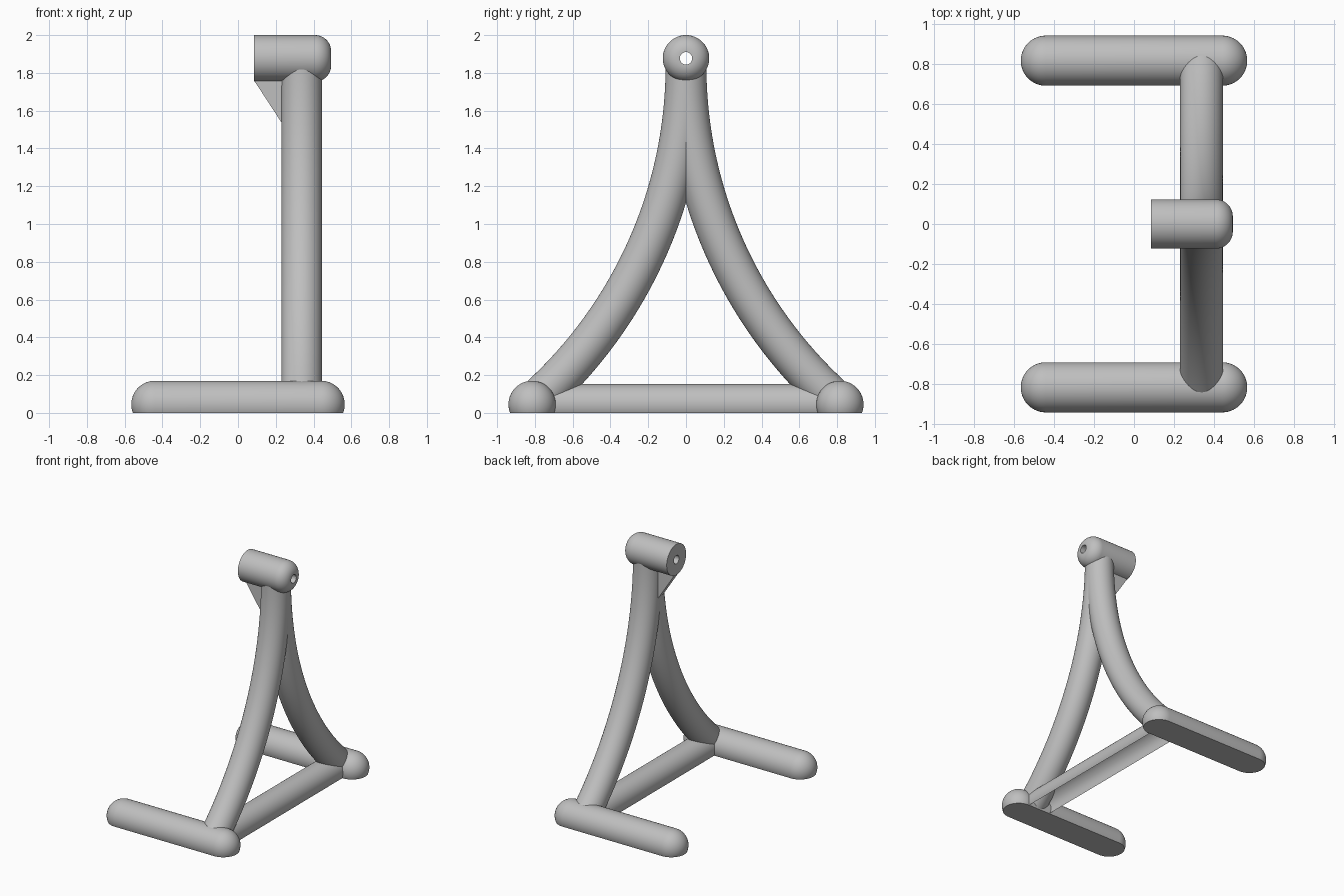
import bpy, bmesh
from math import pi, sin, cos, radians

if "Cube" in bpy.data.objects:
    bpy.data.objects.remove(bpy.data.objects["Cube"])

# One plain grey finish
grey = bpy.data.materials.new("grey")
grey.use_nodes = True
grey.diffuse_color = (0.52, 0.52, 0.52, 1)
grey.node_tree.nodes["Principled BSDF"].inputs["Base Color"].default_value = grey.diffuse_color

POST_X = 0.337           # plane of the legs and crossbar
FOOT_Y, FLOOR_AXIS = 0.815, 0.045
FOOT_R, BAR_R = 0.125, 0.108
HEAD_Z, HEAD_R, HOLE_R = 1.877, 0.123, 0.033
LEG_TOP, BEND_R = 1.838, 2.38


def finish(bm, name, cut_floor=False):
    """Cut flat at the floor if asked, close openings and make the object."""
    bmesh.ops.remove_doubles(bm, verts=bm.verts, dist=0.0001)
    if cut_floor:
        bmesh.ops.bisect_plane(bm, geom=bm.verts[:] + bm.edges[:] + bm.faces[:],
                               plane_co=(0, 0, 0), plane_no=(0, 0, -1), clear_outer=True)
    rim = [e for e in bm.edges if e.is_boundary]
    if rim:
        bmesh.ops.holes_fill(bm, edges=rim, sides=0)
    bmesh.ops.recalc_face_normals(bm, faces=bm.faces)
    mesh = bpy.data.meshes.new(name)
    bm.to_mesh(mesh)
    bm.free()
    mesh.materials.append(grey)
    obj = bpy.data.objects.new(name, mesh)
    bpy.context.collection.objects.link(obj)
    bpy.ops.object.select_all(action='DESELECT')
    obj.select_set(True)
    bpy.context.view_layer.objects.active = obj
    bpy.ops.object.shade_smooth_by_angle(angle=radians(35))
    return obj


def lathe(name, profile, centre, axis, closed=False, cut_floor=False):
    """Turn a profile of (distance along axis, radius) around the x or y axis."""
    bm = bmesh.new()
    cx, cy, cz = centre
    if axis == 'X':
        verts = [bm.verts.new((cx + d, cy, cz + r)) for d, r in profile]
    else:
        verts = [bm.verts.new((cx, cy + d, cz + r)) for d, r in profile]
    edges = [bm.edges.new(pair) for pair in zip(verts, verts[1:])]
    if closed:
        edges.append(bm.edges.new((verts[-1], verts[0])))
    bmesh.ops.spin(bm, geom=verts + edges, cent=centre, angle=2 * pi, steps=64,
                   axis=(1, 0, 0) if axis == 'X' else (0, 1, 0))
    return finish(bm, name, cut_floor)


def corner(x, r, radius, steps=14):
    """Quarter round from the outer surface towards the end face."""
    return [(x + radius * sin(i * pi / 2 / steps), r + radius * cos(i * pi / 2 / steps))
            for i in range(steps + 1)]


# Feet with domed ends and flat soles, and the curved legs above them
dome = corner(0.44, 0, FOOT_R)
foot_profile = [(-x, r) for x, r in reversed(dome)] + dome
for side, label in ((-1, "front"), (1, "back")):
    lathe(label + "_foot", foot_profile, (0, side * FOOT_Y, FLOOR_AXIS), 'X', cut_floor=True)

    bm = bmesh.new()
    bmesh.ops.create_circle(bm, segments=48, radius=BAR_R)
    bmesh.ops.translate(bm, verts=bm.verts, vec=(POST_X, 0, LEG_TOP))
    bmesh.ops.spin(bm, geom=bm.verts[:] + bm.edges[:], axis=(1, 0, 0),
                   cent=(POST_X, side * BEND_R, LEG_TOP), angle=side * 0.831, steps=40)
    finish(bm, label + "_leg")

# Crossbar joining the feet
lathe("crossbar", [(-FOOT_Y, BAR_R), (FOOT_Y, BAR_R)], (POST_X, 0, FLOOR_AXIS), 'Y',
      cut_floor=True)

# Head barrel with a rounded outer end and a hole right through
fillet = 0.085
head_profile = ([(0.085, HOLE_R), (0.085, HEAD_R)]
                + corner(0.493 - fillet, HEAD_R - fillet, fillet)
                + [(0.493, HOLE_R)])
lathe("head", head_profile, (0, 0, HEAD_Z), 'X', closed=True)

# Triangular web under the head
bm = bmesh.new()
outline = [(0.085, 1.76), (0.235, 1.53), (0.30, 1.53), (0.30, 1.78), (0.085, 1.78)]
face = bm.faces.new([bm.verts.new((x, -0.025, z)) for x, z in outline])
side_geom = bmesh.ops.extrude_face_region(bm, geom=[face])["geom"]
bmesh.ops.translate(bm, vec=(0, 0.05, 0),
                    verts=[g for g in side_geom if isinstance(g, bmesh.types.BMVert)])
finish(bm, "head_web")
